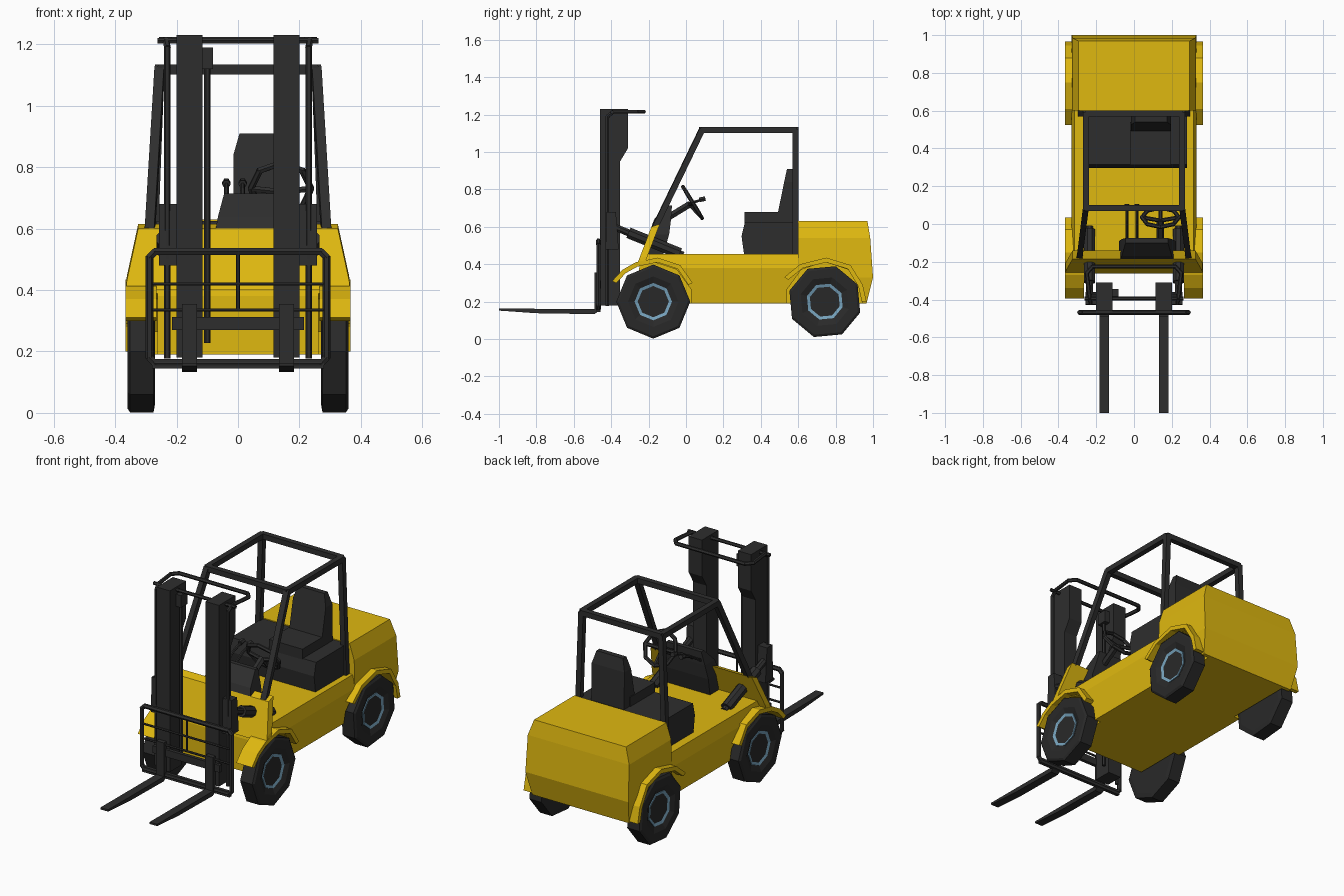
import bpy, bmesh, math
from mathutils import Vector, Matrix

if "Cube" in bpy.data.objects:
    bpy.data.objects.remove(bpy.data.objects["Cube"])


def material(name, col):
    m = bpy.data.materials.new(name)
    m.diffuse_color = (*col, 1)
    m.use_nodes = True
    m.node_tree.nodes["Principled BSDF"].inputs["Base Color"].default_value = m.diffuse_color
    return m


YELLOW = material("yellow paint", (0.74, 0.48, 0.005))
DARK = material("dark metal", (0.027, 0.027, 0.027))
RUBBER = material("black rubber", (0.022, 0.022, 0.022))
BLUE = material("blue hub", (0.18, 0.36, 0.50))


def finish(name, bm, mat, mirror=False):
    bmesh.ops.recalc_face_normals(bm, faces=bm.faces)
    me = bpy.data.meshes.new(name)
    bm.to_mesh(me)
    bm.free()
    me.materials.append(mat)
    ob = bpy.data.objects.new(name, me)
    bpy.context.collection.objects.link(ob)
    if mirror:
        ob.modifiers.new("mirror", 'MIRROR')
    return ob


def skin(bm, rings):
    """Join rings of points into a capped solid."""
    vs = [[bm.verts.new(p) for p in r] for r in rings]
    n = len(vs[0])
    for a, b in zip(vs, vs[1:]):
        for i in range(n):
            j = (i + 1) % n
            bm.faces.new((a[i], a[j], b[j], b[i]))
    bm.faces.new(vs[0])
    bm.faces.new(vs[-1])


def prism(name, prof, x0, x1, mat, mirror=False):
    """Side (y, z) profile extruded along x."""
    bm = bmesh.new()
    skin(bm, [[(x, y, z) for y, z in prof] for x in (x0, x1)])
    return finish(name, bm, mat, mirror)


def box(name, x0, x1, y0, y1, z0, z1, mat, mirror=False):
    return prism(name, [(y0, z0), (y1, z0), (y1, z1), (y0, z1)], x0, x1, mat, mirror)


def loft(name, secs, mat):
    """Stack of rectangles (z, x0, x1, y0, y1)."""
    bm = bmesh.new()
    skin(bm, [[(a, c, z), (b, c, z), (b, d, z), (a, d, z)] for z, a, b, c, d in secs])
    return finish(name, bm, mat)


def tubes(name, paths, r, mat, sides=6, mirror=False):
    """Straight rods along each path of points."""
    bm = bmesh.new()
    for path in paths:
        for a, b in zip(path, path[1:]):
            a, b = Vector(a), Vector(b)
            d = b - a
            m = (Matrix.Translation((a + b) / 2) @ d.to_track_quat('Z', 'Y').to_matrix().to_4x4()
                 @ Matrix.Rotation(math.pi / sides, 4, 'Z'))
            bmesh.ops.create_cone(bm, cap_ends=True, segments=sides, radius1=r, radius2=r,
                                  depth=d.length + r * 0.5, matrix=m)
    return finish(name, bm, mat, mirror)


def circle(x, yc, zc, r, n=8, rot=0.0):
    return [(x, yc + r * math.sin(rot + 2 * math.pi * i / n),
             zc + r * math.cos(rot + 2 * math.pi * i / n)) for i in range(n)]


# wheels: position y, z and turn
WHEELS = {"front": (-0.175, 0.2, 0.0), "rear": (0.742, 0.2, 0.3)}

# chassis and counterweight, with wheel arches cut out
chassis = loft("chassis", [(0.19, -0.30, 0.30, -0.25, 0.62), (0.38, -0.33, 0.33, -0.25, 0.62),
                           (0.455, -0.315, 0.315, -0.23, 0.62)], YELLOW)
weight = loft("counterweight", [(0.19, -0.31, 0.31, 0.6, 0.965), (0.33, -0.33, 0.33, 0.6, 1.0),
                                (0.54, -0.325, 0.325, 0.6, 0.985), (0.63, -0.295, 0.295, 0.6, 0.97)], YELLOW)
bm = bmesh.new()
for s in (-1, 1):
    for y, z, _ in WHEELS.values():
        skin(bm, [circle(s * 0.262, y, z, 0.212, 10), circle(s * 0.5, y, z, 0.212, 10)])
cutter = finish("arch_cutter", bm, YELLOW)
cutter.hide_render = True
for ob in (chassis, weight):
    mod = ob.modifiers.new("arches", 'BOOLEAN')
    mod.operation, mod.object, mod.solver = 'DIFFERENCE', cutter, 'EXACT'
    bpy.context.view_layer.objects.active = ob
    bpy.ops.object.modifier_apply(modifier=mod.name)
bpy.data.objects.remove(cutter)

# wheels
for name, (y, z, rot) in WHEELS.items():
    bm = bmesh.new()
    skin(bm, [circle(x, y, z, r, 8, rot) for x, r in
              ((0.27, 0.17), (0.275, 0.198), (0.352, 0.198), (0.36, 0.185), (0.36, 0.135), (0.345, 0.10))])
    finish(name + "_tyre", bm, RUBBER, True)
    bm = bmesh.new()
    skin(bm, [circle(x, y, z, r, 8, rot) for x, r in ((0.335, 0.1), (0.35, 0.1), (0.344, 0.08))])
    finish(name + "_hub", bm, BLUE, True)

# fenders: arch line thickened towards the wheel centre
ARCHES = {"front": [(-0.395, 0.31), (-0.34, 0.37), (-0.27, 0.41), (-0.15, 0.435), (-0.03, 0.395), (0.035, 0.30)],
          "rear": [(0.525, 0.33), (0.61, 0.40), (0.75, 0.435), (0.88, 0.395), (0.945, 0.29), (0.965, 0.2)]}
for name, line in ARCHES.items():
    y, z, _ = WHEELS[name]
    inner = []
    for p in line:
        d = Vector((y - p[0], z - p[1])).normalized() * 0.025
        inner.append((p[0] + d.x, p[1] + d.y))
    prism(name + "_fender", line + inner[::-1], 0.265, 0.366, YELLOW, True)

# slanted front panel, wider at its foot
bm = bmesh.new()
skin(bm, [[(-w, y, z), (w, y, z), (w, y + 0.045, z + 0.015), (-w, y + 0.045, z + 0.015)]
          for w, y, z in ((0.365, -0.262, 0.40), (0.362, -0.25, 0.43), (0.325, -0.185, 0.60))])
finish("front_panel", bm, YELLOW)

# seat
prism("seat_base", [(0.31, 0.455), (0.6, 0.455), (0.6, 0.625), (0.315, 0.625), (0.297, 0.55)],
      -0.265, 0.28, DARK)
box("seat_cushion", -0.02, 0.195, 0.312, 0.54, 0.62, 0.68, DARK)
bm = bmesh.new()
skin(bm, [[(0.09 - w, a, z), (0.09 + w, a, z), (0.09 + w, b, z), (0.09 - w, b, z)]
          for w, a, b, z in ((0.105, 0.48, 0.59, 0.62), (0.105, 0.525, 0.585, 0.84), (0.085, 0.54, 0.57, 0.91))])
finish("seat_back", bm, DARK)

# console, levers and steering
loft("console", [(0.455, -0.07, 0.21, -0.22, -0.12), (0.56, -0.08, 0.22, -0.20, -0.09),
                 (0.64, -0.065, 0.20, -0.17, -0.08), (0.715, -0.045, 0.18, -0.10, -0.075)], DARK)
LX = (-0.038, 0.015)
tubes("levers", [[(x, -0.15, 0.62), (x, 0.02, 0.725), (x, 0.085, 0.745)] for x in LX], 0.008, DARK)
tubes("lever_knobs", [[(x, 0.075, 0.745), (x, 0.1, 0.75)] for x in LX], 0.014, DARK)
C, U, V = Vector((0.14, 0.035, 0.73)), Vector((1, 0, 0)), Vector((0, 0.52, -0.85))
N = Vector((0, -0.85, -0.52))
ring = [C + 0.098 * (U * math.cos(i * math.pi / 4) + V * math.sin(i * math.pi / 4)) for i in range(9)]
hub = C + N * 0.02
tubes("steering_wheel", [ring] + [[hub, ring[i]] for i in (0, 2, 4)], 0.011, DARK)
tubes("steering_column", [[hub, C + N * 0.2]], 0.02, DARK)

# overhead guard of square tube
fl, rl = (0.255, 0.085, 1.118), (0.255, 0.585, 1.118)
tubes("guard_side", [[(0.287, -0.17, 0.59), fl, rl, (0.28, 0.585, 0.455)]], 0.022, DARK, 4, True)
tubes("guard_crossbars", [[(-p[0], *p[1:]), p] for p in (fl, rl)], 0.022, DARK, 4)

# mast
prism("mast_rail", [(-0.46, 0.18), (-0.352, 0.18), (-0.352, 0.95), (-0.31, 1.02), (-0.31, 1.23), (-0.46, 1.23)],
      0.115, 0.2, DARK, True)
prism("mast_bracket", [(-0.43, 0.48), (-0.36, 0.48), (-0.375, 0.68), (-0.425, 0.68)], 0.2, 0.257, DARK, True)
tubes("mast_hoop", [[(0.23, -0.42, 0.18), (0.23, -0.42, 1.19), (0.235, -0.39, 1.215), (0.25, -0.26, 1.215),
                     (0.22, -0.225, 1.215), (0, -0.225, 1.215)]], 0.011, DARK, 6, True)
tubes("mast_top_bar", [[(-0.26, -0.395, 1.212), (0.26, -0.395, 1.212)]], 0.01, DARK)
tubes("lift_rod", [[(-0.1, -0.375, 0.23), (-0.1, -0.375, 1.18)]], 0.01, DARK)
box("lift_rod_head", -0.117, -0.082, -0.405, -0.345, 1.12, 1.19, DARK)
tubes("tilt_rod", [[(0.235, -0.385, 0.60), (0.235, -0.02, 0.45)]], 0.02, DARK, 8, True)
tubes("tilt_cylinder", [[(0.235, -0.30, 0.565), (0.235, -0.04, 0.46)]], 0.032, DARK, 8, True)

# fork carriage
Y = -0.468
tubes("carriage_frame", [[(0, Y, 0.525), (0.27, Y, 0.525), (0.288, Y, 0.507), (0.288, Y, 0.18),
                          (0.27, Y, 0.16), (0, Y, 0.16)]], 0.013, DARK, 6, True)
tubes("carriage_bars", [[(-0.285, Y, z), (0.285, Y, z)] for z in (0.42, 0.335)]
      + [[(0, Y, 0.335), (0, Y, 0.525)]], 0.006, DARK)
box("carriage_beam", -0.215, 0.215, -0.475, -0.455, 0.27, 0.312, DARK)
box("carriage_lower_beam", -0.28, 0.28, -0.478, -0.458, 0.145, 0.175, DARK)
prism("fork", [(-1.0, 0.152), (-0.80, 0.138), (-0.49, 0.133), (-0.465, 0.15), (-0.465, 0.355),
               (-0.49, 0.355), (-0.49, 0.16), (-1.0, 0.163)], 0.133, 0.182, DARK, True)
